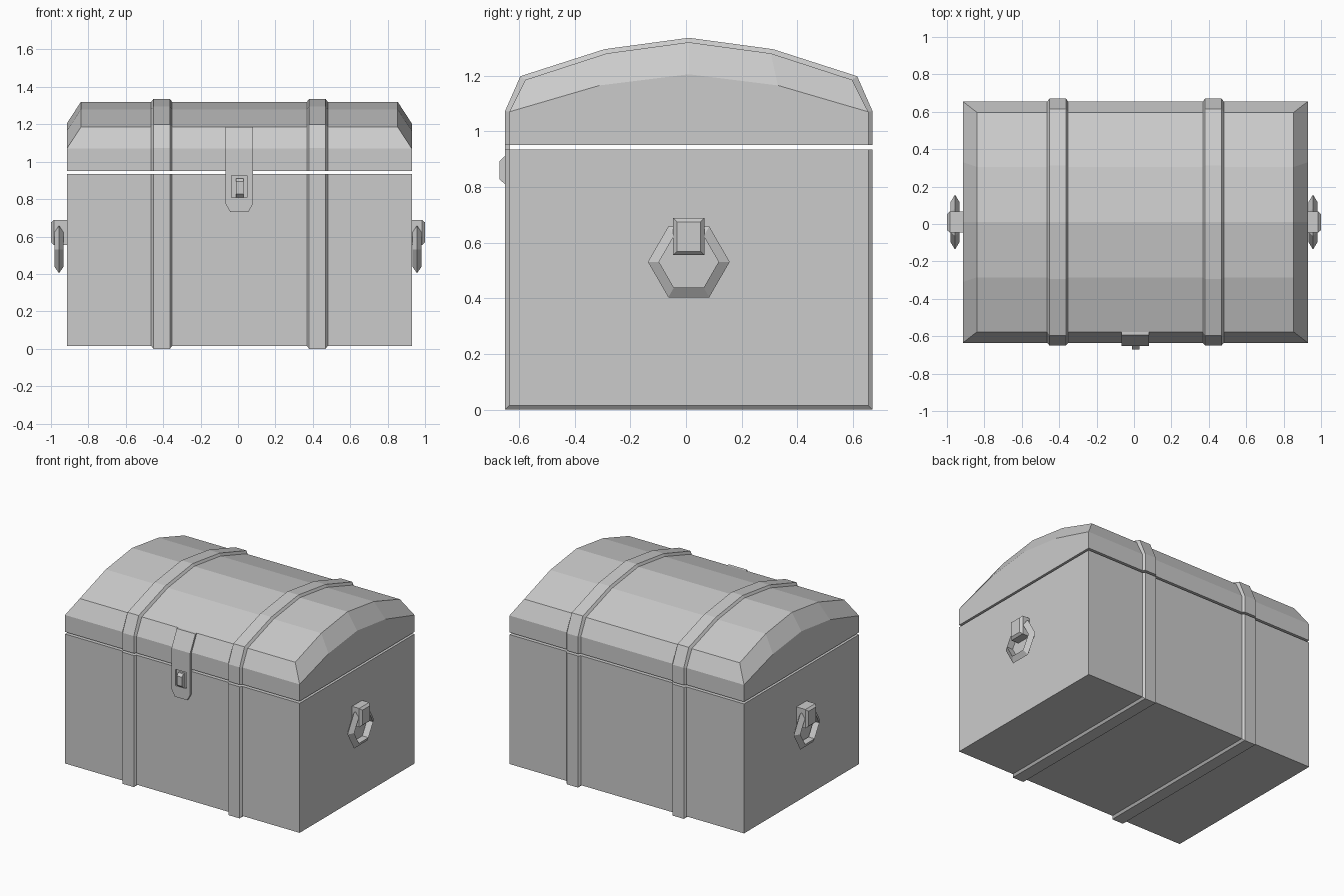
import bpy, bmesh
from math import cos, sin, pi
from mathutils import Vector

cube = bpy.data.objects.get("Cube")
if cube:
    bpy.data.objects.remove(cube)

grey = bpy.data.materials.new("plain grey")
grey.use_nodes = True
COLOUR = (0.6, 0.6, 0.6, 1)
grey.diffuse_color = COLOUR
grey.node_tree.nodes["Principled BSDF"].inputs["Base Color"].default_value = COLOUR

CX, CY = 0.007, 0.01          # centre of the box
HX, HY = 0.922, 0.645         # half sizes of the box
FLOOR, RIM, LID, EAVE = 0.015, 0.935, 0.95, 1.07


def finish(name, bm):
    bmesh.ops.remove_doubles(bm, verts=bm.verts, dist=1e-5)
    bmesh.ops.recalc_face_normals(bm, faces=bm.faces)
    mesh = bpy.data.meshes.new(name)
    bm.to_mesh(mesh)
    bm.free()
    mesh.materials.append(grey)
    obj = bpy.data.objects.new(name, mesh)
    bpy.context.collection.objects.link(obj)
    return obj


def loft(name, rings, closed=False):
    """Join equal rings of points; cap the ends unless the loft closes on itself."""
    bm = bmesh.new()
    rows = [[bm.verts.new(p) for p in ring] for ring in rings]
    n = len(rows[0])
    pairs = list(zip(rows, rows[1:]))
    if closed:
        pairs.append((rows[-1], rows[0]))
    else:
        bm.faces.new(rows[0])
        bm.faces.new(rows[-1])
    for a, b in pairs:
        for i in range(n):
            j = (i + 1) % n
            bm.faces.new((a[i], a[j], b[j], b[i]))
    return finish(name, bm)


def rect(x0, x1, y0, y1, z):
    return [(x0, y0, z), (x1, y0, z), (x1, y1, z), (x0, y1, z)]


def box(name, x0, x1, y0, y1, z0, z1):
    return loft(name, [rect(x0, x1, y0, y1, z0), rect(x0, x1, y0, y1, z1)])


def arch(half, mid, low, shoulder, top):
    """Five points of a shallow faceted arch in the yz plane."""
    return [(CY - half, low), (CY - mid, shoulder), (CY, top),
            (CY + mid, shoulder), (CY + half, low)]


# Box body
box("chest_body", CX - HX, CX + HX, CY - HY, CY + HY, FLOOR, RIM)

# Domed lid with sloping ends
crown = arch(0.587, 0.295, 1.185, 1.28, 1.32)
bm = bmesh.new()


def face(*points):
    bm.faces.new([bm.verts.new(p) for p in points])


gable = arch(HY, 0.32, EAVE, 1.165, 1.205)
for s in (-1, 1):
    end, inset = CX + s * HX, CX + s * (HX - 0.075)
    outer = [(end, y, z) for y, z in gable]
    inner = [(inset, y, z) for y, z in crown]
    face((end, CY - HY, LID), *outer, (end, CY + HY, LID))
    for i in range(4):
        face(outer[i], outer[i + 1], inner[i + 1], inner[i])
x0, x1, i0, i1 = CX - HX, CX + HX, CX - HX + 0.075, CX + HX - 0.075
for (ya, za), (yb, zb) in zip(crown, crown[1:]):
    face((i0, ya, za), (i1, ya, za), (i1, yb, zb), (i0, yb, zb))
for s, (ys, zs) in ((-1, crown[0]), (1, crown[-1])):
    y = CY + s * HY
    face((x0, y, EAVE), (x1, y, EAVE), (i1, ys, zs), (i0, ys, zs))
    face((x0, y, LID), (x1, y, LID), (x1, y, EAVE), (x0, y, EAVE))
face(*rect(x0, x1, CY - HY, CY + HY, LID))
finish("lid", bm)

# Chamfered straps around the body and over the lid
F, B = CY - HY, CY + HY
body_in = [(F, RIM), (F, FLOOR), (B, FLOOR), (B, RIM)]
body_out = [(F - 0.015, RIM), (F - 0.015, 0), (B + 0.015, 0), (B + 0.015, RIM)]
lid_in = [(F, LID), (F, EAVE)] + crown + [(B, EAVE), (B, LID)]
lid_out = ([(F - 0.015, LID), (F - 0.015, EAVE + 0.003)]
           + arch(0.605, 0.303, 1.198, 1.295, 1.336)
           + [(B + 0.015, EAVE + 0.003), (B + 0.015, LID)])
for side, x in (("right", -0.408), ("left", 0.424)):
    for part, ins, outs in (("body", body_in, body_out), ("lid", lid_in, lid_out)):
        loft(f"{side}_{part}_strap",
             [[(x - 0.056, *a), (x - 0.044, *b), (x + 0.044, *b), (x + 0.056, *a)]
              for a, b in zip(ins, outs)])

# Hasp plate with cut corners and a slot, bent over the lid's front slope
T = 0.016
path = [(0.048, F, 0.73), (0.073, F, 0.775), (0.073, F, EAVE), (0.073, crown[0][0], 1.185)]
hasp = loft("hasp_plate",
            [[(CX - w, y + 0.003, z), (CX + w, y + 0.003, z),
              (CX + w, y - T, z), (CX - w, y - T, z)] for w, y, z in path])
cutter = box("slot_cutter", CX - 0.042, CX + 0.042, F - 0.05, F - 0.003, 0.81, 0.925)
cutter.hide_render = True
cutter.hide_viewport = True
cut = hasp.modifiers.new("slot", "BOOLEAN")
cut.operation = "DIFFERENCE"
cut.object = cutter

# Staple through the slot
staple = [(F, 0.81), (F - 0.016, 0.81), (F - 0.035, 0.828), (F - 0.035, 0.893),
          (F - 0.018, 0.91), (F, 0.91)]
loft("hasp_staple", [[(x, y, z) for y, z in staple] for x in (CX - 0.019, CX + 0.022)])

# Ring handles and their brackets on both ends
for side, s in (("right", -1), ("left", 1)):
    wall = CX + s * HX
    rings = []
    for k in range(6):
        a = k * pi / 3
        rings.append([(s * 0.957 + dx, CY + r * cos(a), 0.531 + r * sin(a))
                      for r, dx in ((0.147, 0), (0.107, 0.024), (0.107, -0.024))])
    loft(f"{side}_ring_handle", rings, closed=True)
    loft(f"{side}_handle_bracket",
         [[(x, CY + u * (0.056 - c), 0.622 + v * (0.067 - c))
           for u, v in ((-1, -1), (1, -1), (1, 1), (-1, 1))]
          for x, c in ((wall - s * 0.005, 0), (s * 0.985, 0), (s, 0.014))])
